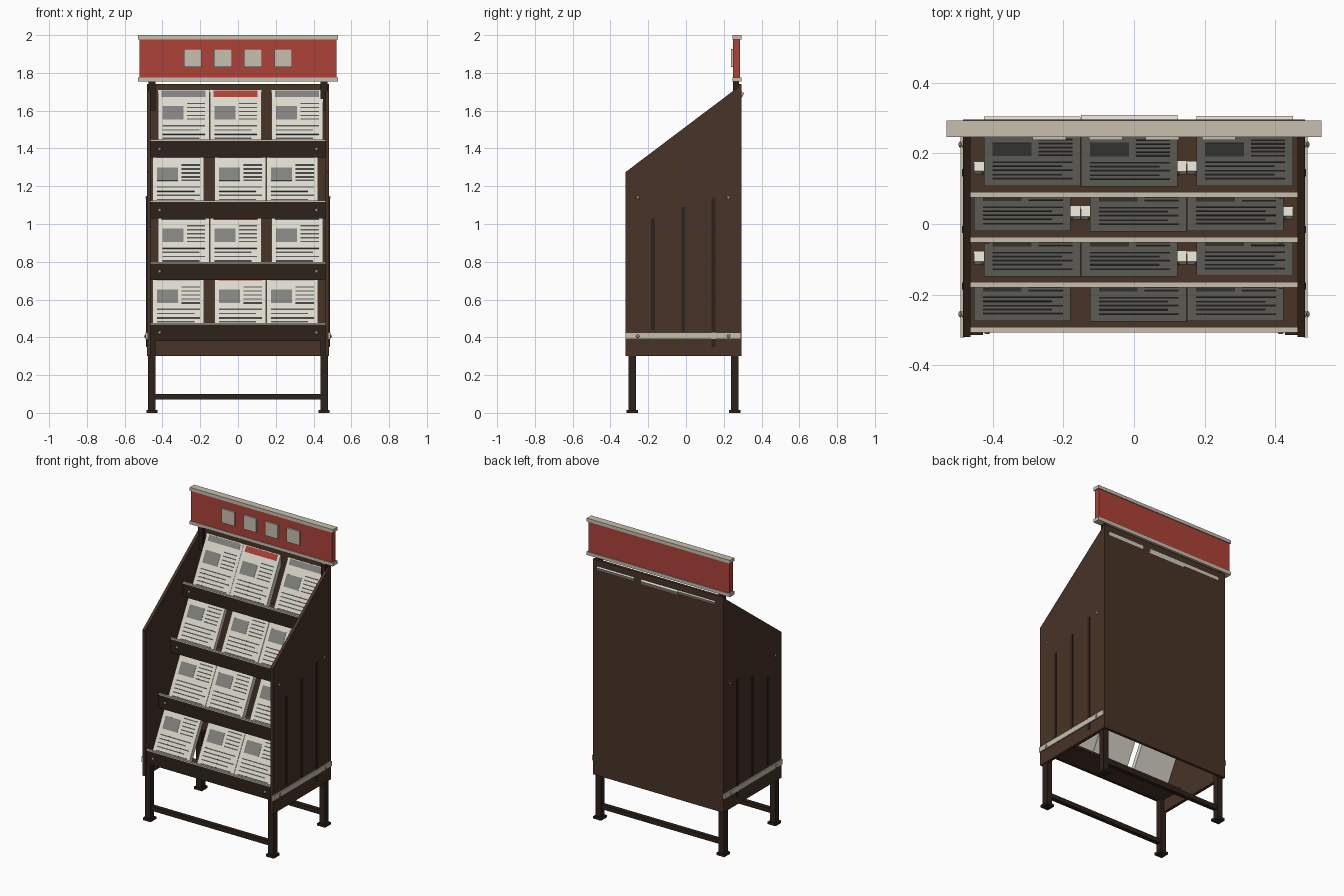
import bpy, bmesh, random
from math import radians, pi
from mathutils import Matrix, Vector

if "Cube" in bpy.data.objects:
    bpy.data.objects.remove(bpy.data.objects["Cube"])

random.seed(3)


def mat(name, r, g, b):
    m = bpy.data.materials.new(name)
    m.diffuse_color = (r, g, b, 1)
    m.use_nodes = True
    m.node_tree.nodes["Principled BSDF"].inputs["Base Color"].default_value = m.diffuse_color
    return m


BROWN = mat("brown_panel", 0.065, 0.033, 0.02)
DARK = mat("dark_frame", 0.028, 0.016, 0.011)
CREAM = mat("cream_trim", 0.58, 0.53, 0.43)
RED = mat("red_sign", 0.42, 0.055, 0.04)
PAPER = mat("paper", 0.72, 0.70, 0.61)
INK = mat("ink", 0.09, 0.09, 0.09)
GREY = mat("picture_grey", 0.22, 0.22, 0.21)
BRASS = mat("rivet_metal", 0.33, 0.27, 0.17)


def finish(name, bm, m):
    bmesh.ops.recalc_face_normals(bm, faces=bm.faces)
    me = bpy.data.meshes.new(name)
    bm.to_mesh(me)
    bm.free()
    me.materials.append(m)
    ob = bpy.data.objects.new(name, me)
    bpy.context.collection.objects.link(ob)
    return ob


def boxes(name, spans, m, frame=Matrix()):
    """One object from boxes given as (x0, x1, y0, y1, z0, z1)."""
    bm = bmesh.new()
    for x0, x1, y0, y1, z0, z1 in spans:
        t = Matrix.Translation(((x0 + x1) / 2, (y0 + y1) / 2, (z0 + z1) / 2))
        s = Matrix.Diagonal((x1 - x0, y1 - y0, z1 - z0, 1))
        bmesh.ops.create_cube(bm, size=1, matrix=frame @ t @ s)
    return finish(name, bm, m)


def both(x0, x1, *rest):
    """A box and its mirror image across x = 0."""
    return [(x0, x1, *rest), (-x1, -x0, *rest)]


def rivets(name, places, axis):
    """Small domed rivets at the given points."""
    bm = bmesh.new()
    squash = (0.6, 1, 1, 1) if axis == "x" else (1, 0.6, 1, 1)
    for p in places:
        bmesh.ops.create_uvsphere(bm, u_segments=12, v_segments=8, radius=0.009,
                                  matrix=Matrix.Translation(p) @ Matrix.Diagonal(squash))
    for f in bm.faces:
        f.smooth = True
    return finish(name, bm, BRASS)


# Sloped side panels
for side, sx in (("left", -1), ("right", 1)):
    bm = bmesh.new()
    profile = [(-0.32, 0.30), (0.29, 0.30), (0.29, 1.735), (-0.32, 1.275)]
    face = bm.faces.new([bm.verts.new((sx * 0.463, y, z)) for y, z in profile])
    ext = bmesh.ops.extrude_face_region(bm, geom=[face])
    bmesh.ops.translate(bm, vec=Vector((sx * 0.02, 0, 0)),
                        verts=[v for v in ext["geom"] if isinstance(v, bmesh.types.BMVert)])
    finish(side + "_side_panel", bm, BROWN)

# Back panel, side ribs, side trim
boxes("back_panel", [(-0.483, 0.483, 0.277, 0.295, 0.30, 1.74)], BROWN)
ribs = []
for y, z0, z1 in ((-0.175, 0.44, 1.03), (-0.015, 0.43, 1.09), (0.145, 0.35, 1.14)):
    ribs += both(0.48, 0.487, y - 0.01, y + 0.01, z0, z1)
boxes("side_ribs", ribs, DARK)
boxes("side_trim", both(0.48, 0.491, -0.321, 0.291, 0.39, 0.425), CREAM)
rivets("side_trim_rivets", [(s * 0.491, y, 0.406) for s in (-1, 1) for y in (-0.255, 0.225)], "x")
rivets("side_panel_rivets", [(s * 0.484, y, 1.14) for s in (-1, 1) for y in (-0.255, 0.225)], "x")

# Legs, feet and low stretchers
legs, feet = [], []
for y in (-0.284, 0.258):
    legs += both(0.436, 0.476, y - 0.02, y + 0.02, 0.01, 0.385)
    feet += both(0.427, 0.485, y - 0.03, y + 0.03, 0, 0.016)
boxes("legs", legs, DARK)
boxes("feet", feet, DARK)
boxes("leg_stretchers", [(-0.44, 0.44, y - 0.014, y + 0.014, 0.07, 0.10)
                         for y in (-0.284, 0.258)], DARK)

# Sign posts, header board, trims and blank tiles
boxes("sign_posts", both(0.438, 0.473, 0.25, 0.28, 1.60, 1.765), DARK)
boxes("header_board", [(-0.522, 0.522, 0.25, 0.287, 1.77, 1.985)], RED)
boxes("header_trims", [(-0.53, 0.53, 0.246, 0.293, z, z + 0.022) for z in (1.754, 1.978)], CREAM)
boxes("header_tiles", [(x - 0.047, x + 0.047, 0.238, 0.252, 1.832, 1.926)
                       for x in (-0.24, -0.08, 0.08, 0.24)], CREAM)

# Shelves with leaning newspaper stacks
W, L, TILT = 0.273, 0.36, radians(28)
for row in range(4):
    lip_y, lip_z = -0.305 + 0.1275 * row, 0.38 + 0.324 * row
    tag = "shelf_%d_" % (row + 1)
    boxes(tag + "ledge", [(-0.465, 0.465, lip_y + 0.005, lip_y + 0.195, lip_z + 0.004, lip_z + 0.018)], BROWN)
    boxes(tag + "lip", [(-0.464, 0.464, lip_y, lip_y + 0.012, lip_z, lip_z + 0.09)], DARK)
    boxes(tag + "lip_trim", [(-0.464, 0.464, lip_y - 0.002, lip_y + 0.013, lip_z + 0.088, lip_z + 0.096)], CREAM)
    rivets(tag + "rivets", [(x, lip_y - 0.001, lip_z + 0.045) for x in (-0.415, 0.415)], "y")

    centres = (-0.316, 0.012, 0.287) if row % 2 == 0 else (-0.288, -0.013, 0.313)
    for i, cx in enumerate(centres):
        thick = random.uniform(0.029, 0.037)
        top = Vector((cx, lip_y + 0.207 - thick * 0.25, lip_z + 0.358))
        # local frame: z runs up the page, -y faces the reader
        fr = Matrix.Translation(top) @ Matrix.Rotation(-TILT, 4, "X")
        name = tag + "paper_%d_" % (i + 1)
        h = W / 2
        boxes(name + "stack", [(-h, h, 0, thick, -L, 0)], PAPER, fr)
        boxes(name + "masthead", [(-h + 0.02, h - 0.02, -0.0015, 0.001, -0.042, -0.004)],
              RED if i == 1 else GREY, fr)
        boxes(name + "picture", [(-h + 0.025, -h + 0.135, -0.0015, 0.001, -0.178, -0.098)], GREY, fr)
        lines = [(0.018, h - 0.022, -0.0012, 0.001, -s - 0.007, -s)
                 for s in (0.078, 0.102, 0.126, 0.150, 0.172)]
        lines += [(-h + 0.025, h - 0.022 - 0.03 * (k % 2), -0.0012, 0.001, -s - 0.007, -s)
                  for k, s in enumerate((0.212, 0.237, 0.262, 0.287, 0.312))]
        boxes(name + "print_lines", lines, INK, fr)
